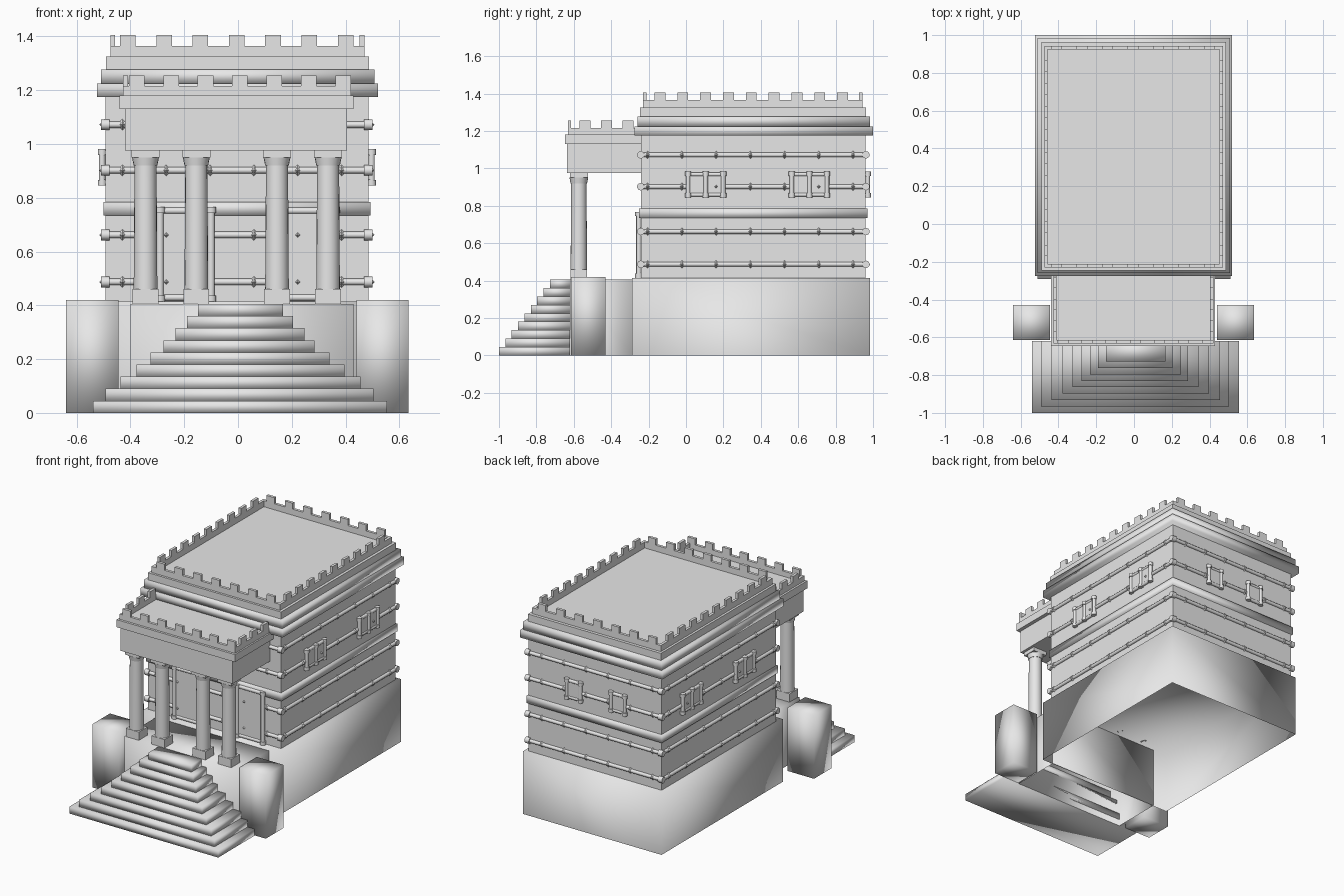
import bpy, bmesh
from math import radians
from mathutils import Matrix, Vector

cube = bpy.data.objects.get("Cube")
if cube:
    bpy.data.objects.remove(cube, do_unlink=True)

stone = bpy.data.materials.new("pale_stone")
stone.use_nodes = True
COLOR = (0.8, 0.8, 0.8, 1)
stone.diffuse_color = COLOR
stone.node_tree.nodes["Principled BSDF"].inputs["Base Color"].default_value = COLOR


def finish(name, bm, smooth=False, angle=None):
    mesh = bpy.data.meshes.new(name)
    bm.to_mesh(mesh)
    bm.free()
    obj = bpy.data.objects.new(name, mesh)
    bpy.context.collection.objects.link(obj)
    mesh.materials.append(stone)
    if smooth:
        for p in mesh.polygons:
            p.use_smooth = True
    if angle:
        bpy.ops.object.select_all(action='DESELECT')
        obj.select_set(True)
        bpy.context.view_layer.objects.active = obj
        bpy.ops.object.shade_smooth_by_angle(angle=radians(angle))
    return obj


def add_box(bm, x, y, z):
    """Box from (low, high) pairs."""
    size = [b - a for a, b in (x, y, z)]
    mid = [(a + b) / 2 for a, b in (x, y, z)]
    m = Matrix.Translation(mid) @ Matrix.Diagonal((*size, 1))
    return bmesh.ops.create_cube(bm, size=1, matrix=m)["verts"]


def box(name, x, y, z, smooth=False, open_bottom=False):
    bm = bmesh.new()
    add_box(bm, x, y, z)
    if open_bottom:
        low = [f for f in bm.faces if f.normal.z < -0.5]
        bmesh.ops.delete(bm, geom=low, context='FACES')
    return finish(name, bm, smooth)


def add_rod(bm, a, b, r, r2=None, sides=10):
    """Cylinder or cone between two points."""
    a, b = Vector(a), Vector(b)
    d = b - a
    m = Matrix.Translation((a + b) / 2) @ d.to_track_quat('Z', 'Y').to_matrix().to_4x4()
    bmesh.ops.create_cone(bm, cap_ends=True, segments=sides, radius1=r,
                          radius2=r if r2 is None else r2, depth=d.length, matrix=m)


def add_diamond(bm, p, r):
    """Octahedral stud."""
    for s in (-1, 1):
        add_rod(bm, p, Vector(p) + Vector((0, 0, s * r)), r, 0, 4)


# Podium, porch base and flanking blocks
box("podium", (-.51, .51), (-.29, .985), (0, .415), True, True)
box("porch_base", (-.40, .43), (-.62, -.285), (0, .405), True, True)
box("right_block", (.44, .635), (-.615, -.43), (0, .42), True)
box("left_block", (-.64, -.445), (-.615, -.43), (0, .42), True)

# Stepped staircase
edges = [(-.54, .555), (-.493, .504), (-.437, .456), (-.378, .396), (-.326, .341),
         (-.278, .285), (-.233, .248), (-.19, .204), (-.148, .167)]
for i, span in enumerate(edges):
    box("step_%d" % (i + 1), span, (-1 + .034 * i, -.62),
        (.045 * i, .045 * (i + 1)), True)

# Main hall with its moulding and cornice
X0, X1, Y0, Y1 = -.493, .485, -.24, .96
box("hall_walls", (X0, X1), (Y0, Y1), (.415, 1.18))
box("wall_band", (X0 - .008, X1 + .008), (Y0 - .01, Y1 + .01), (.735, .785), True)
box("cornice_lower", (-.525, .52), (-.275, 1), (1.175, 1.225), True)
box("cornice_middle", (-.51, .508), (-.26, .985), (1.225, 1.278), True)
box("cornice_upper", (-.49, .488), (-.245, .963), (1.278, 1.325))

# Porch roof
box("porch_beam", (-.42, .405), (-.636, -.24), (.975, 1.13))
box("porch_cornice", (-.44, .43), (-.647, -.24), (1.13, 1.18))


def parapet(name, x, y, z, xs, ys, back, half=.029, t=.018):
    """Low wall with merlons; z = bottom, wall top, merlon top."""
    bm = bmesh.new()
    sides_x = [(x[0], x[0] + t), (x[1] - t, x[1])]
    sides_y = [(y[0], y[0] + t)] + ([(y[1] - t, y[1])] if back else [])
    for s in sides_x:
        add_box(bm, s, y, z[:2])
        for c in ys:
            add_box(bm, s, (c - half, c + half), z[1:])
    for s in sides_y:
        add_box(bm, (x[0] + t, x[1] - t), s, z[:2])
        for c in xs:
            add_box(bm, (c - half, c + half), s, z[1:])
    finish(name, bm)


parapet("hall_parapet", (-.475, .47), (-.23, .943), (1.325, 1.365, 1.405),
        [-.41 + .135 * i for i in range(7)], [-.139 + .122 * i for i in range(9)], True)
parapet("porch_parapet", (-.427, .42), (-.632, -.25), (1.18, 1.215, 1.255),
        [-.377 + .128 * i for i in range(7)], [-.54, -.425, -.31], False)

# Porch columns
for n, cx in enumerate((-.344, -.155, .145, .335)):
    cy = -.573
    box("column_plinth_%d" % n, (cx - .048, cx + .048), (cy - .045, cy + .045), (.40, .46))
    bm = bmesh.new()
    add_rod(bm, (cx, cy, .46), (cx, cy, .93), .044, .041, 20)
    add_rod(bm, (cx, cy, .92), (cx, cy, .95), .044, .05, 20)
    finish("column_shaft_%d" % n, bm, angle=40)
    box("column_capital_%d" % n, (cx - .052, cx + .052), (cy - .048, cy + .048), (.95, .975))

# Rails with studs around every wall
front_studs = [-.43 + .163 * i for i in range(6)]
side_studs = [-.205 + .183 * i for i in range(7)]
for n, z in enumerate((.487, .662, .902, 1.072)):
    bm = bmesh.new()
    studs = bmesh.new()
    for y in (Y0 - .002, Y1 + .002):
        add_rod(bm, (X0, y, z), (X1, y, z), .012)
        for x in front_studs:
            add_diamond(studs, (x, y, z), .021)
        for x in (X0, X1):
            add_rod(bm, (x - .016, y, z), (x + .016, y, z), .02)
    for x in (X0 - .002, X1 + .002):
        add_rod(bm, (x, Y0, z), (x, Y1, z), .012)
        for y in side_studs:
            add_diamond(studs, (x, y, z), .021)
    finish("wall_rail_%d" % n, bm, angle=40)
    finish("rail_studs_%d" % n, studs)


def window(name, point, offsets, z, r=.012):
    """Framed opening; point(u, d) maps along-wall and outward distances to (x, y)."""
    bm = bmesh.new()
    a, b = offsets[0], offsets[-1]
    for u in offsets:
        p = point(u, .012)
        add_rod(bm, (*p, z[0]), (*p, z[1]), r)
        for e, s in ((z[0], 1), (z[1], -1)):
            add_rod(bm, (*p, e), (*p, e + s * .022), r * 1.4)
    for h in (z[0] + .014, z[1] - .014):
        add_rod(bm, (*point(a - .012, .008), h), (*point(b + .012, .008), h), r * .9)
    finish(name + "_frame", bm, angle=40)
    p, q = point(a, 0), point(b, .014)
    box(name + "_panel", sorted((p[0], q[0])), sorted((p[1], q[1])),
        (z[0] + .012, z[1] - .012))


# Triple windows on both sides, double windows at the back
for side, wx, s in (("right", X1, 1), ("left", X0, -1)):
    for n, c in enumerate((.105, .66)):
        window("%s_window_%d" % (side, n), lambda u, d: (wx + s * d, u),
               [c - .094, c, c + .094], (.845, .982))
for n, c in enumerate((.145, -.18)):
    window("back_window_%d" % n, lambda u, d: (u, Y1 + d), [c - .05, c + .05], (.845, .982))

# Tall framed openings behind the columns
for n, (a, b) in enumerate(((-.29, -.1), (.17, .36))):
    window("front_opening_%d" % n, lambda u, d: (u, Y0 - d), [a, b], (.415, .766), .014)
